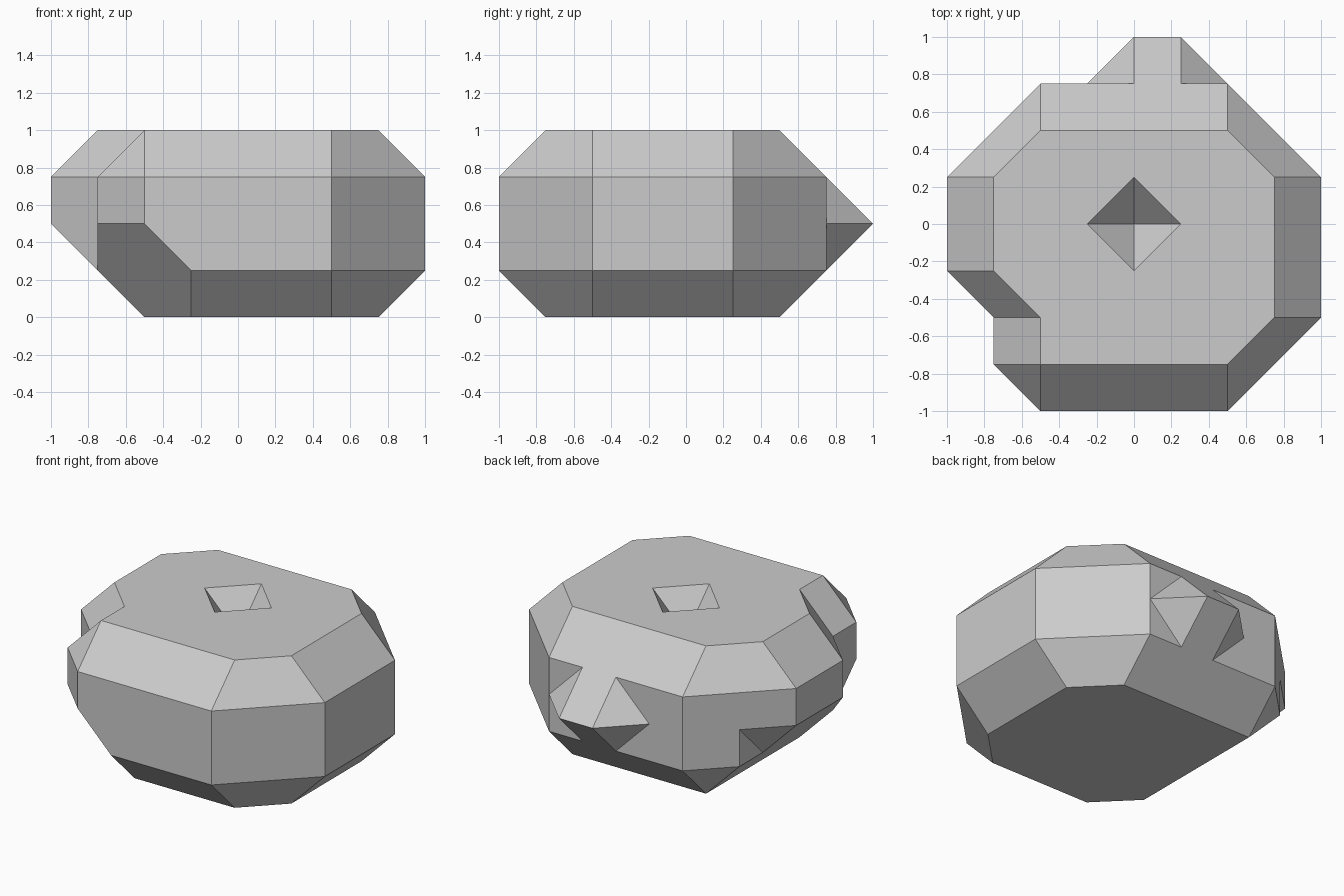
import bpy
import bmesh
from mathutils import Vector

cube = bpy.data.objects.get("Cube")
if cube:
    bpy.data.objects.remove(cube, do_unlink=True)

stone = bpy.data.materials.new("stone_grey")
stone.use_nodes = True
grey = (0.6, 0.6, 0.6, 1)
stone.diffuse_color = grey
stone.node_tree.nodes["Principled BSDF"].inputs["Base Color"].default_value = grey


def clean(bm):
    """Merge flat neighbours so every facet is one polygon."""
    bmesh.ops.remove_doubles(bm, verts=bm.verts[:], dist=0.0005)
    bmesh.ops.dissolve_limit(bm, angle_limit=0.01, verts=bm.verts[:], edges=bm.edges[:])
    bmesh.ops.recalc_face_normals(bm, faces=bm.faces[:])


def convex(name, points, cuts=()):
    """Convex solid around points, trimmed by planes (normal, limit)."""
    bm = bmesh.new()
    for p in points:
        bm.verts.new(p)
    bmesh.ops.convex_hull(bm, input=bm.verts[:])
    clean(bm)
    for normal, limit in cuts:
        n = Vector(normal)
        geom = bm.verts[:] + bm.edges[:] + bm.faces[:]
        bmesh.ops.bisect_plane(bm, geom=geom, plane_co=n * limit / n.length_squared,
                               plane_no=n, dist=0.0001, clear_outer=True)
        bmesh.ops.holes_fill(bm, edges=[e for e in bm.edges if e.is_boundary])
        clean(bm)
    mesh = bpy.data.meshes.new(name)
    bm.to_mesh(mesh)
    bm.free()
    mesh.materials.append(stone)
    obj = bpy.data.objects.new(name, mesh)
    bpy.context.collection.objects.link(obj)
    return obj


def combine(body, tool, operation):
    """Apply a boolean and discard the tool."""
    tool.hide_render = True
    mod = body.modifiers.new(tool.name, "BOOLEAN")
    mod.operation = operation
    mod.solver = "EXACT"
    mod.object = tool
    bpy.context.view_layer.objects.active = body
    bpy.ops.object.modifier_apply(modifier=mod.name)
    bpy.data.objects.remove(tool, do_unlink=True)


def ring(side, front, back, corner, z):
    """Rectangle with chamfered corners."""
    points = []
    for s in (-side, side):
        inner = s - corner if s > 0 else s + corner
        points += [(s, front + corner, z), (s, back - corner, z),
                   (inner, front, z), (inner, back, z)]
    return points


def octahedron(x_low, x_high, y, z, r=0.25):
    """Octahedron stretched along x into a short ridge."""
    points = [(x_low - r, y, z), (x_high + r, y, z)]
    for x in (x_low, x_high):
        for d in (-r, r):
            points += [(x, y + d, z), (x, y, z + d)]
    return points


# Faceted boulder outline: small rings at the ends, wide rings between
outline = []
for z in (0, 1):
    outline += ring(0.75, -0.75, 0.5, 0.25, z)
for z in (0.25, 0.75):
    outline += ring(1, -1, 0.75, 0.5, z)

# Undercut of the right side, and the two halves of the stepped front corner
undercut = [((-1, 0, -1), 0.5), ((-1, -1, -1), 1)]
front_step = [((-1, 0, 0), 0.75), ((-1, 0, 1), 1.5)]
side_step = [((-1, -1, 0), 1.25), ((-1, -1, 1), 2)]

boulder = convex("boulder", outline, undercut + front_step)
combine(boulder, convex("side_half", outline, undercut + side_step), "UNION")

# Ridge-shaped bump on the back
combine(boulder, convex("back_bump", octahedron(0, 0.25, 0.75, 0.5)), "UNION")

# Pointed pit in the top
combine(boulder, convex("top_pit", octahedron(0, 0, 0, 1)), "DIFFERENCE")

# Chipped notch low on the back right corner
chip = [(-0.75, 0, 0), (-0.75, 0.75, 0.75), (-0.75, 0.75, 0), (-1.25, 0.125, 0.625)]
combine(boulder, convex("corner_chip", chip), "DIFFERENCE")

# Tidy facets and keep them flat
bm = bmesh.new()
bm.from_mesh(boulder.data)
clean(bm)
for face in bm.faces:
    face.smooth = False
    face.material_index = 0
bm.to_mesh(boulder.data)
bm.free()
